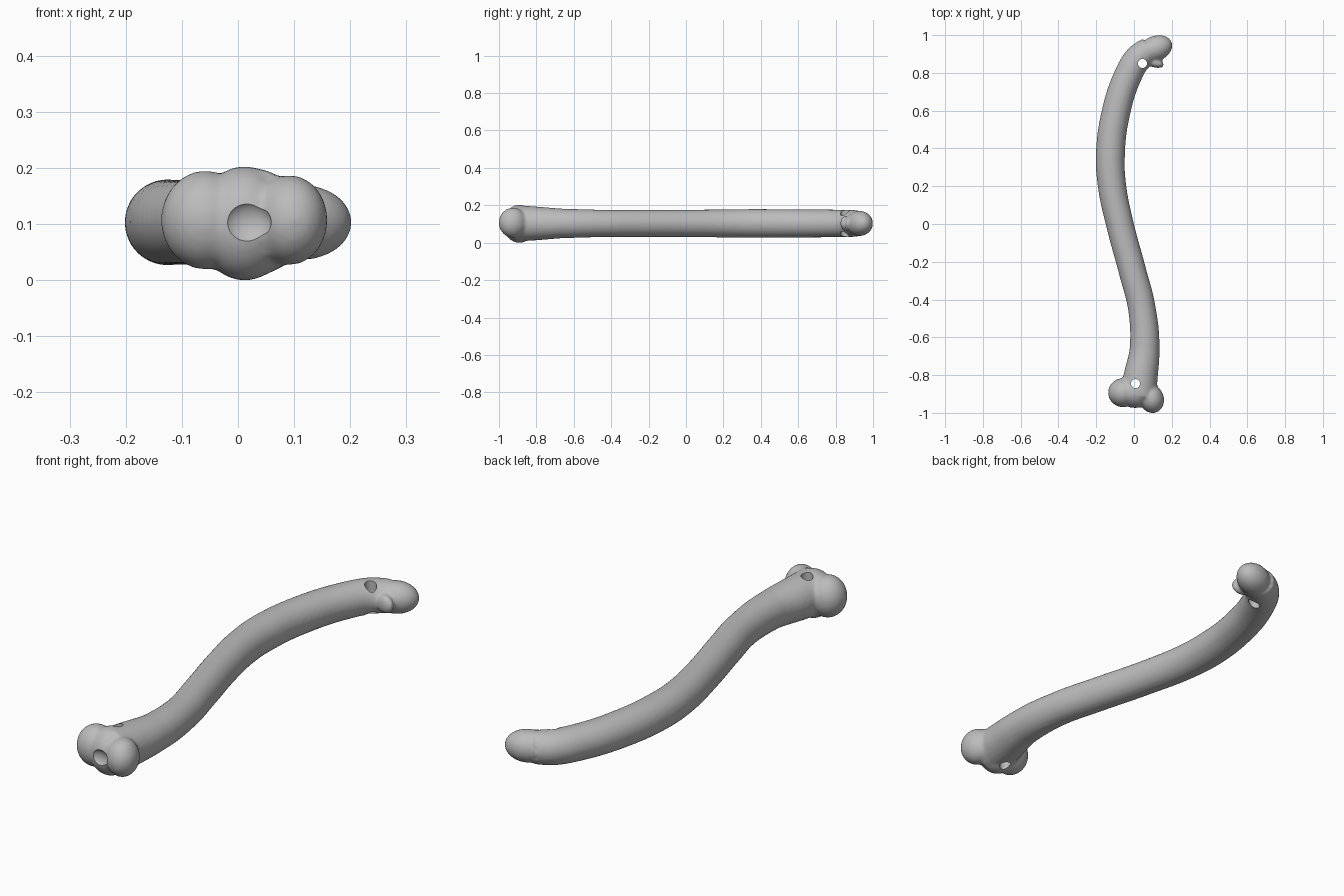
import bpy
from math import radians

if "Cube" in bpy.data.objects:
    bpy.data.objects.remove(bpy.data.objects["Cube"])

MID = 0.104  # height of the bone's centreline

grey = bpy.data.materials.new("bone grey")
grey.use_nodes = True
grey.diffuse_color = (0.5, 0.5, 0.5, 1)
grey.node_tree.nodes["Principled BSDF"].inputs["Base Color"].default_value = (0.5, 0.5, 0.5, 1)


def select(*objs):
    bpy.ops.object.select_all(action="DESELECT")
    for o in objs:
        o.select_set(True)
    bpy.context.view_layer.objects.active = objs[0]


def lobe(name, x, y, size, turn=0, z=MID):
    bpy.ops.mesh.primitive_uv_sphere_add(segments=48, ring_count=24, location=(x, y, z),
                                         rotation=(0, 0, radians(turn)))
    o = bpy.context.object
    o.name = name
    o.scale = size
    return o


def cut(target, cutter):
    cutter.hide_render = True
    mod = target.modifiers.new("cut", "BOOLEAN")
    mod.operation = "DIFFERENCE"
    mod.object = cutter
    select(target)
    bpy.ops.object.modifier_apply(modifier=mod.name)
    bpy.data.objects.remove(cutter)


# Curved shaft: x, y, radius along the centreline
path = [(0.02, -0.91, 0.098), (0.035, -0.81, 0.091), (0.056, -0.66, 0.079),
        (0.042, -0.45, 0.073), (-0.008, -0.25, 0.073), (-0.075, 0.0, 0.073),
        (-0.116, 0.2, 0.075), (-0.125, 0.36, 0.077), (-0.098, 0.58, 0.076),
        (-0.03, 0.79, 0.074), (0.025, 0.88, 0.073), (0.085, 0.925, 0.068)]
curve = bpy.data.curves.new("bone", "CURVE")
curve.dimensions = "3D"
curve.bevel_depth = 1
curve.bevel_resolution = 10
curve.use_fill_caps = True
spline = curve.splines.new("BEZIER")
spline.bezier_points.add(len(path) - 1)
for p, (x, y, r) in zip(spline.bezier_points, path):
    p.co = (x, y, MID)
    p.radius = r
    p.handle_left_type = p.handle_right_type = "AUTO"
bone = bpy.data.objects.new("bone", curve)
bpy.context.collection.objects.link(bone)
select(bone)
bpy.ops.object.convert(target="MESH")
bone = bpy.context.object

# Knuckles at the front end, rounded head and spur at the back end
parts = [
    lobe("outer_knuckle", -0.058, -0.893, (0.079, 0.077, 0.088), z=0.108),
    lobe("inner_knuckle", 0.092, -0.925, (0.066, 0.077, 0.08), 20, z=0.108),
    lobe("middle_knuckle", 0.012, -0.89, (0.085, 0.088, 0.102), z=0.102),
    lobe("rounded_head", 0.112, 0.928, (0.094, 0.067, 0.067), 22),
    lobe("spur", 0.112, 0.852, (0.048, 0.024, 0.04), -15),
]
select(bone, *parts)
bpy.ops.object.join()

# Blend the overlapping parts into one skin
mod = bone.modifiers.new("blend", "REMESH")
mod.mode = "VOXEL"
mod.voxel_size = 0.008
mod.use_smooth_shade = True
bpy.ops.object.modifier_apply(modifier=mod.name)
mod = bone.modifiers.new("soften", "SMOOTH")
mod.factor = 0.5
mod.iterations = 5
bpy.ops.object.modifier_apply(modifier=mod.name)

# Shallow dent between the knuckles
cut(bone, lobe("dent_cutter", 0.017, -0.985, (0.042, 0.026, 0.038)))

# Drilled holes through both ends
for x, y in [(0.045, 0.85), (0.008, -0.845)]:
    bpy.ops.mesh.primitive_cylinder_add(vertices=32, radius=0.024, depth=0.6, location=(x, y, MID))
    cut(bone, bpy.context.object)

# Stand on the ground and finish the surface
bone.data.materials.clear()
bone.data.materials.append(grey)
low = min((bone.matrix_world @ v.co).z for v in bone.data.vertices)
bone.location.z -= low
select(bone)
bpy.ops.object.shade_smooth_by_angle(angle=radians(40))
